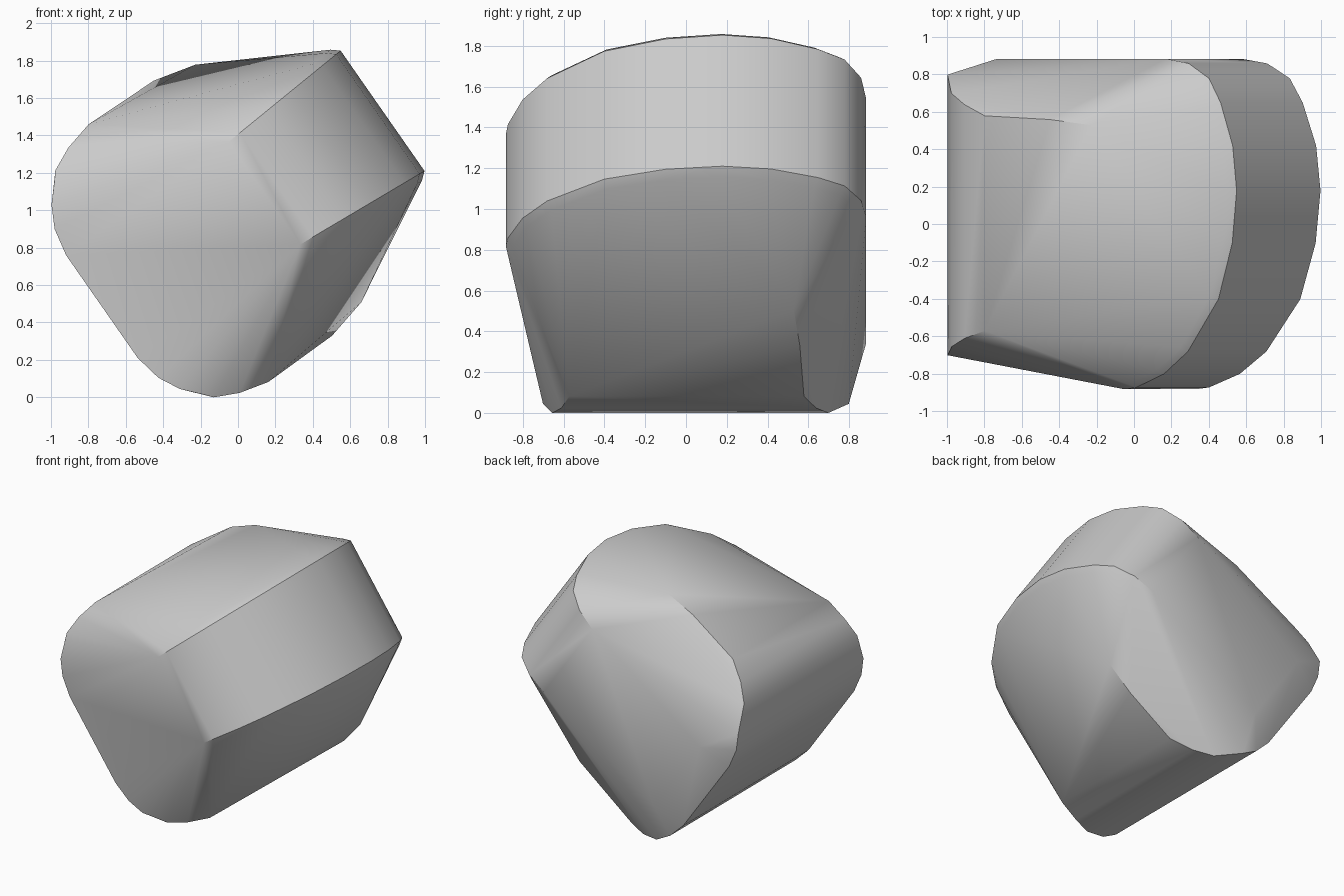
import bpy, bmesh, math
from mathutils import Vector

if "Cube" in bpy.data.objects:
    bpy.data.objects.remove(bpy.data.objects["Cube"])

# Tilted frame: u runs across the rounded block, v along its symmetric thickness
CU, SU, MID = 0.82, 0.572, 0.815


def place(u, y, v):
    return Vector((CU * u - SU * v, y, SU * u + CU * v))


# D-shaped belt outline (u, y)
belt = [(-0.32, -0.70), (0.74, -0.882), (0.82, -0.872), (1.01, -0.80),
        (1.175, -0.68), (1.385, -0.40), (1.48, -0.10), (1.51, 0.18),
        (1.483, 0.42), (1.40, 0.65), (1.32, 0.78), (1.18, 0.86),
        (1.02, 0.885), (-0.09, 0.885), (-0.32, 0.80)]

# Rounded cap points (u, y, half thickness)
cap = [(0.83, 0.53, 0.775), (0.60, 0.56, 0.832), (0.18, 0.58, 0.84),
       (0.18, -0.57, 0.84), (0.02, 0.64, 0.80), (0.02, -0.61, 0.80),
       (-0.107, 0.70, 0.74), (-0.107, -0.655, 0.74),
       (-0.14, 0.72, 0.70), (-0.14, -0.67, 0.70),
       (-0.23, 0.80, 0.60), (-0.23, -0.70, 0.60),
       (-0.29, 0.80, 0.485), (-0.29, -0.70, 0.485)]

pts = []
for u, y in belt:
    h = 0.335 + max(0.0, u - 0.75) * 0.075
    pts.append((u, y, h))
    if u > 0.7:  # small rounded lip beside the belt
        pts.append((0.6 + (u - 0.6) * 0.955, y * 0.97, h + 0.035))
pts += cap

# Both mirrored halves wrapped in one faceted skin
bm = bmesh.new()
for u, y, h in pts:
    for s in (-1, 1):
        bm.verts.new(place(u, y, MID + s * h))
res = bmesh.ops.convex_hull(bm, input=bm.verts)
junk = {g for g in res["geom_interior"] + res["geom_unused"]
        if isinstance(g, bmesh.types.BMVert)}
bmesh.ops.delete(bm, geom=list(junk), context='VERTS')
bmesh.ops.dissolve_limit(bm, angle_limit=math.radians(1),
                         verts=bm.verts, edges=bm.edges)

# Rest on the ground and centre
lo = [min(v.co[i] for v in bm.verts) for i in range(3)]
hi = [max(v.co[i] for v in bm.verts) for i in range(3)]
bmesh.ops.translate(bm, verts=bm.verts, vec=Vector(
    (-(lo[0] + hi[0]) / 2, -(lo[1] + hi[1]) / 2, -lo[2])))
bmesh.ops.recalc_face_normals(bm, faces=bm.faces)

mesh = bpy.data.meshes.new("rounded_block")
bm.to_mesh(mesh)
bm.free()
obj = bpy.data.objects.new("rounded_block", mesh)
bpy.context.collection.objects.link(obj)
bpy.context.view_layer.objects.active = obj
obj.select_set(True)
bpy.ops.object.shade_smooth_by_angle(angle=math.radians(30))
